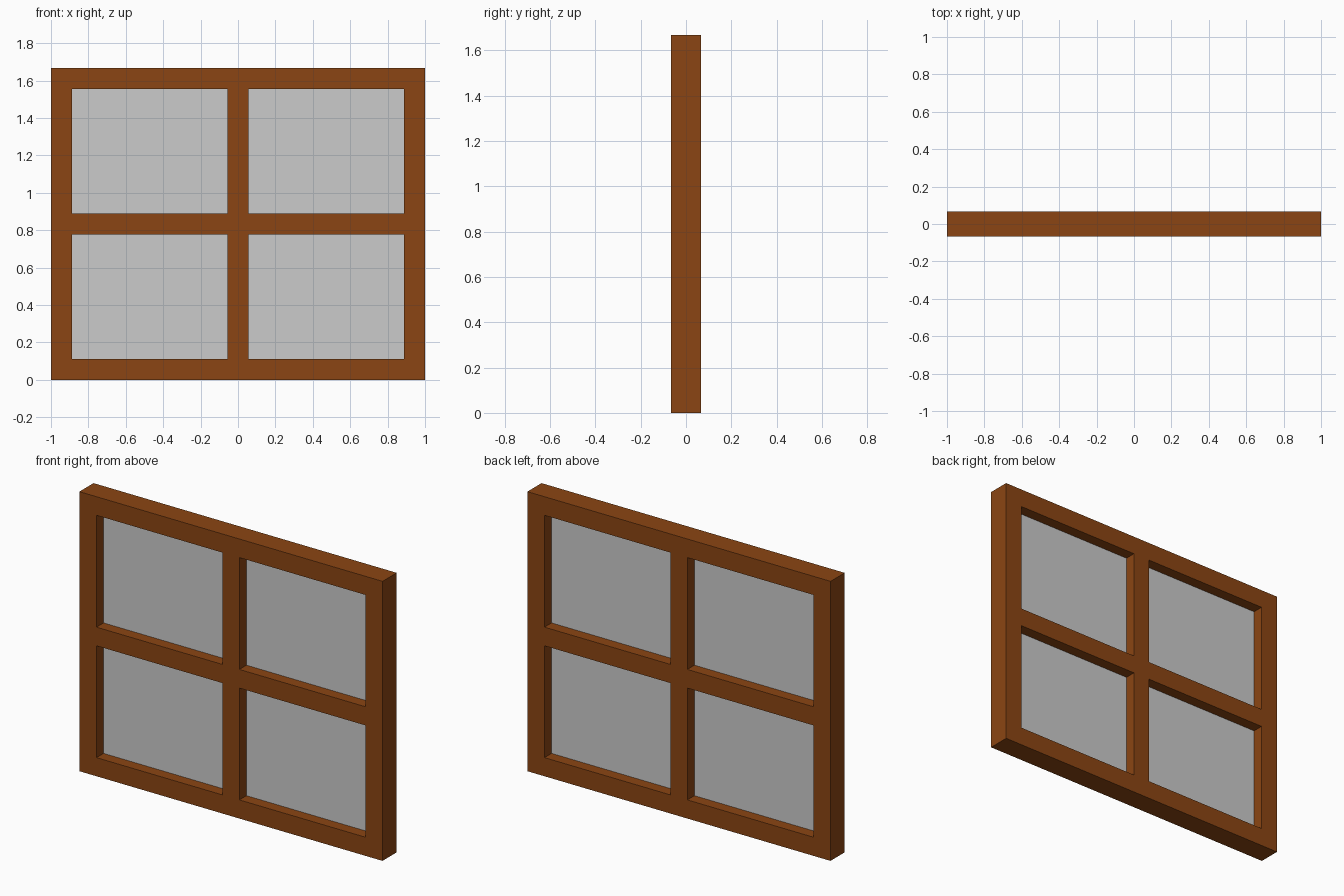
import bpy, bmesh

if "Cube" in bpy.data.objects:
    bpy.data.objects.remove(bpy.data.objects["Cube"])

W, H, D = 1.0, 1.667, 0.133      # half width, height, depth
BAR, MID = 0.113, 0.0556         # outer bar width, half width of middle bars
RAIL = 0.111                     # top and bottom rail height
XS = [-W, -W + BAR, -MID, MID, W - BAR, W]
ZC = H / 2
ZS = [0, RAIL, ZC - MID, ZC + MID, H - RAIL, H]


def sheet(name, y, keep):
    """Flat mesh in the XZ plane made of the grid cells chosen by keep(i, j)."""
    bm = bmesh.new()
    for i in range(5):
        for j in range(5):
            if keep(i, j):
                x0, x1, z0, z1 = XS[i], XS[i + 1], ZS[j], ZS[j + 1]
                bm.faces.new([bm.verts.new((x, y, z)) for x, z in
                              ((x0, z0), (x1, z0), (x1, z1), (x0, z1))])
    bmesh.ops.remove_doubles(bm, verts=bm.verts, dist=1e-5)
    mesh = bpy.data.meshes.new(name)
    bm.to_mesh(mesh)
    bm.free()
    obj = bpy.data.objects.new(name, mesh)
    bpy.context.collection.objects.link(obj)
    return obj


def is_opening(i, j):
    return i % 2 == 1 and j % 2 == 1


# Wooden frame with crossing middle bars
frame = sheet("window_frame", 0, lambda i, j: not is_opening(i, j))
solid = frame.modifiers.new("depth", 'SOLIDIFY')
solid.thickness = D
solid.offset = 0
wood = bpy.data.materials.new("brown_wood")
wood.diffuse_color = (0.258, 0.06, 0.0065, 1)
wood.use_nodes = True
wood.node_tree.nodes["Principled BSDF"].inputs["Base Color"].default_value = wood.diffuse_color
frame.data.materials.append(wood)

# Four thin panes in the middle of the frame depth
for i in (1, 3):
    for j in (1, 3):
        side = "left" if i == 1 else "right"
        level = "lower" if j == 1 else "upper"
        sheet(f"{level}_{side}_pane", 0, lambda a, b: (a, b) == (i, j))
